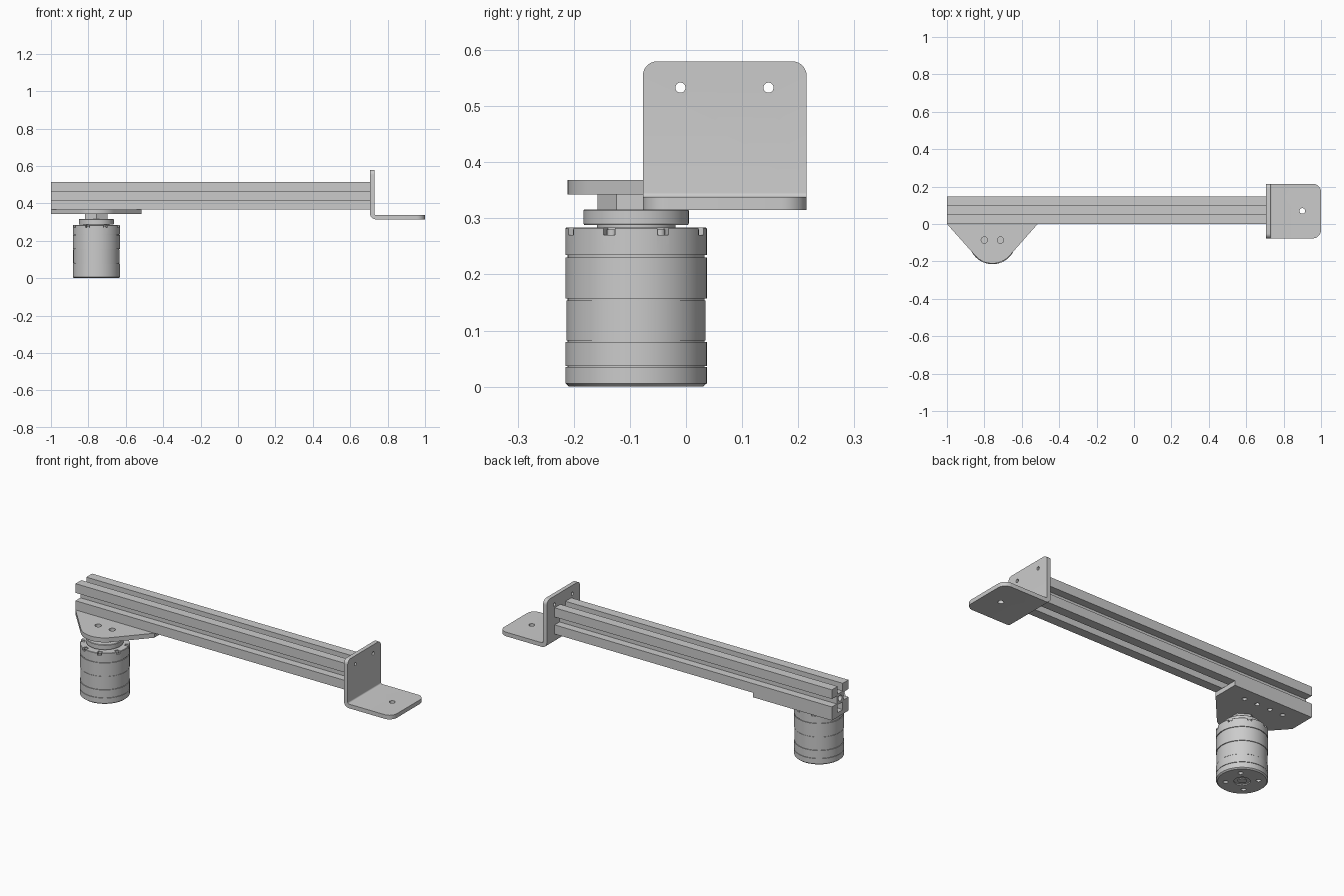
import bpy, bmesh
from math import pi, sin, cos, radians
from mathutils import Matrix, Vector
from mathutils.geometry import convex_hull_2d

if "Cube" in bpy.data.objects:
    bpy.data.objects.remove(bpy.data.objects["Cube"])

grey = bpy.data.materials.new("plain grey metal")
grey.use_nodes = True
colour = (0.6, 0.6, 0.6, 1)
grey.diffuse_color = colour
grey.node_tree.nodes["Principled BSDF"].inputs["Base Color"].default_value = colour

MX, MY = -0.757, -0.089      # motor axis


def finish(bm, name):
    bmesh.ops.remove_doubles(bm, verts=bm.verts, dist=1e-5)
    bmesh.ops.recalc_face_normals(bm, faces=bm.faces)
    mesh = bpy.data.meshes.new(name)
    bm.to_mesh(mesh)
    bm.free()
    ob = bpy.data.objects.new(name, mesh)
    bpy.context.collection.objects.link(ob)
    mesh.materials.append(grey)
    return ob


def smooth(ob):
    bpy.ops.object.select_all(action='DESELECT')
    ob.select_set(True)
    bpy.context.view_layer.objects.active = ob
    bpy.ops.object.shade_smooth_by_angle(angle=radians(30))


def prism(points, depth):
    """Solid bmesh from 3D outline points, extruded along a vector."""
    bm = bmesh.new()
    face = bm.faces.new([bm.verts.new(p) for p in points])
    out = bmesh.ops.extrude_face_region(bm, geom=[face], use_keep_orig=True)
    bmesh.ops.translate(bm, vec=depth,
                        verts=[v for v in out["geom"] if isinstance(v, bmesh.types.BMVert)])
    return bm


def ring(radius, count, start=0.0, cx=MX, cy=MY):
    return [(cx + radius * cos(start + 2 * pi * i / count),
             cy + radius * sin(start + 2 * pi * i / count)) for i in range(count)]


def lathe(name, profile, steps=64):
    bm = bmesh.new()
    verts = [bm.verts.new((MX + r, MY, z)) for r, z in profile]
    edges = [bm.edges.new(pair) for pair in zip(verts, verts[1:])]
    bmesh.ops.spin(bm, geom=verts + edges, cent=(MX, MY, 0), axis=(0, 0, 1),
                   angle=2 * pi, steps=steps, use_merge=True)
    return finish(bm, name)


def add_cylinder(bm, centre, radius, depth, axis='Z'):
    turn = Matrix.Rotation(pi / 2, 4, 'Y') if axis == 'X' else Matrix()
    bmesh.ops.create_cone(bm, cap_ends=True, segments=24, radius1=radius, radius2=radius,
                          depth=depth, matrix=Matrix.Translation(centre) @ turn)


def cut(ob, bm):
    """Subtract the cutter bmesh from the object and discard the cutter."""
    cutter = finish(bm, "cutter")
    cutter.hide_render = True
    mod = ob.modifiers.new("cut", 'BOOLEAN')
    mod.operation, mod.solver, mod.object = 'DIFFERENCE', 'EXACT', cutter
    bpy.context.view_layer.objects.active = ob
    bpy.ops.object.modifier_apply(modifier=mod.name)
    bpy.data.objects.remove(cutter)


# Slotted beam: one quadrant of the section turned four times
H, S, CORE = 0.073, 0.022, 0.03
section = []
for k in range(4):
    turn = Matrix.Rotation(k * pi / 2, 2)
    section += [turn @ Vector(p) for p in ((CORE, S), (H, S), (H, H), (S, H), (S, CORE))]
beam = finish(prism([(-1, p.x + 0.073, p.y + 0.441) for p in section], (1.707, 0, 0)), "beam")
bore = bmesh.new()
add_cylinder(bore, (-0.15, 0.073, 0.441), 0.016, 2, 'X')
cut(beam, bore)
smooth(beam)

# Motor mounting plate: rectangle under the beam tapering to a round nose
outline = ring(0.122, 64) + [(-1, 0), (-1, 0.146), (-0.515, 0.146), (-0.515, 0)]
hull = [outline[i] for i in convex_hull_2d([Vector(p) for p in outline])]
plate = finish(prism([(x, y, 0.343) for x, y in hull], (0, 0, 0.025)), "mounting_plate")
holes = bmesh.new()
for side in (-1, 1):
    add_cylinder(holes, (MX + side * 0.043, MY + 0.003, 0.35), 0.017, 0.1)
for k in range(4):
    add_cylinder(holes, (MX + (k - 1.5) * 0.08, 0.073, 0.35), 0.012, 0.1)
cut(plate, holes)
smooth(plate)

# End bracket: bent strip with rounded corners
X0, X1, Z0, Z1, T = 0.706, 1.0, 0.315, 0.58, 0.023
R_IN, R_OUT = 0.008, 0.03


def arc(cx, cz, r, a0, a1, n=6):
    return [(cx + r * cos(a0 + (a1 - a0) * i / n), cz + r * sin(a0 + (a1 - a0) * i / n))
            for i in range(n + 1)]


bend = (X0 + R_OUT, Z0 + R_OUT)
strip = [(X0, Z1)] + arc(*bend, R_OUT, pi, 1.5 * pi) + [(X1, Z0), (X1, Z0 + T)]
strip += arc(X0 + T + R_IN, Z0 + T + R_IN, R_IN, 1.5 * pi, pi) + [(X0 + T, Z1)]
bm = prism([(x, -0.077, z) for x, z in strip], (0, 0.292, 0))


def round_corners(bm, axis, level, radius):
    edges = [e for e in bm.edges if all(abs(v.co[axis] - level) < 1e-4 for v in e.verts)
             and abs(e.verts[0].co.y - e.verts[1].co.y) < 1e-4]
    bmesh.ops.bevel(bm, geom=edges, offset=radius, segments=8, profile=0.5, affect='EDGES')


round_corners(bm, 2, Z1, 0.026)
round_corners(bm, 0, X1, 0.045)
bracket = finish(bm, "end_bracket")
holes = bmesh.new()
for y in (-0.01, 0.147):
    add_cylinder(holes, (X0, y, 0.533), 0.009, 0.1, 'X')
add_cylinder(holes, (0.9, 0.07, Z0), 0.015, 0.1)
cut(bracket, holes)
smooth(bracket)

# Hexagonal spacer and hub flange
finish(prism([(x, y, 0.313) for x, y in ring(0.069, 6, pi / 2)], (0, 0, 0.032)), "hex_spacer")
smooth(lathe("hub_flange", [(0, 0.288), (0.092, 0.288), (0.094, 0.291),
                            (0.094, 0.314), (0.092, 0.316), (0, 0.316)]))
smooth(lathe("hub_boss", [(0, 0.27), (0.07, 0.27), (0.07, 0.289), (0, 0.289)]))

# Motor body: stacked bands separated by grooves
R, G = 0.126, 0.122
profile = [(0, 0), (0.119, 0), (R, 0.006)]
for z in (0.036, 0.081):
    profile += [(R, z - 0.001), (G, z - 0.001), (G, z + 0.001), (R, z + 0.001)]
profile[-1] = (0.124, 0.082)
profile += [(0.124, 0.154), (G, 0.154), (G, 0.157), (R, 0.157),
            (R, 0.230), (G, 0.230), (G, 0.235), (R, 0.235),
            (R, 0.282), (0.124, 0.284), (0, 0.284)]
motor = lathe("motor_body", profile)

# Rim notches, underside screw holes and bearing recess
cutters = bmesh.new()
for k in range(8):
    a = pi / 8 + k * pi / 4
    place = (Matrix.Translation((MX, MY, 0.29)) @ Matrix.Rotation(a, 4, 'Z')
             @ Matrix.Translation((0.122, 0, 0)) @ Matrix.Diagonal((0.036, 0.022, 0.04, 1)))
    bmesh.ops.create_cube(cutters, size=1, matrix=place)
for x, y in ring(0.08, 4, pi / 4):
    add_cylinder(cutters, (x, y, 0), 0.012, 0.03)
add_cylinder(cutters, (MX, MY, 0), 0.04, 0.012)
cut(motor, cutters)
smooth(motor)

# Screw heads seated in the notches, and the lower shaft end
bm = bmesh.new()
for x, y in ring(0.112, 8, pi / 8):
    add_cylinder(bm, (x, y, 0.274), 0.009, 0.012)
smooth(finish(bm, "rim_screws"))
smooth(lathe("shaft_end", [(0, 0.002), (0.022, 0.002), (0.022, 0.02), (0, 0.02)], 32))
